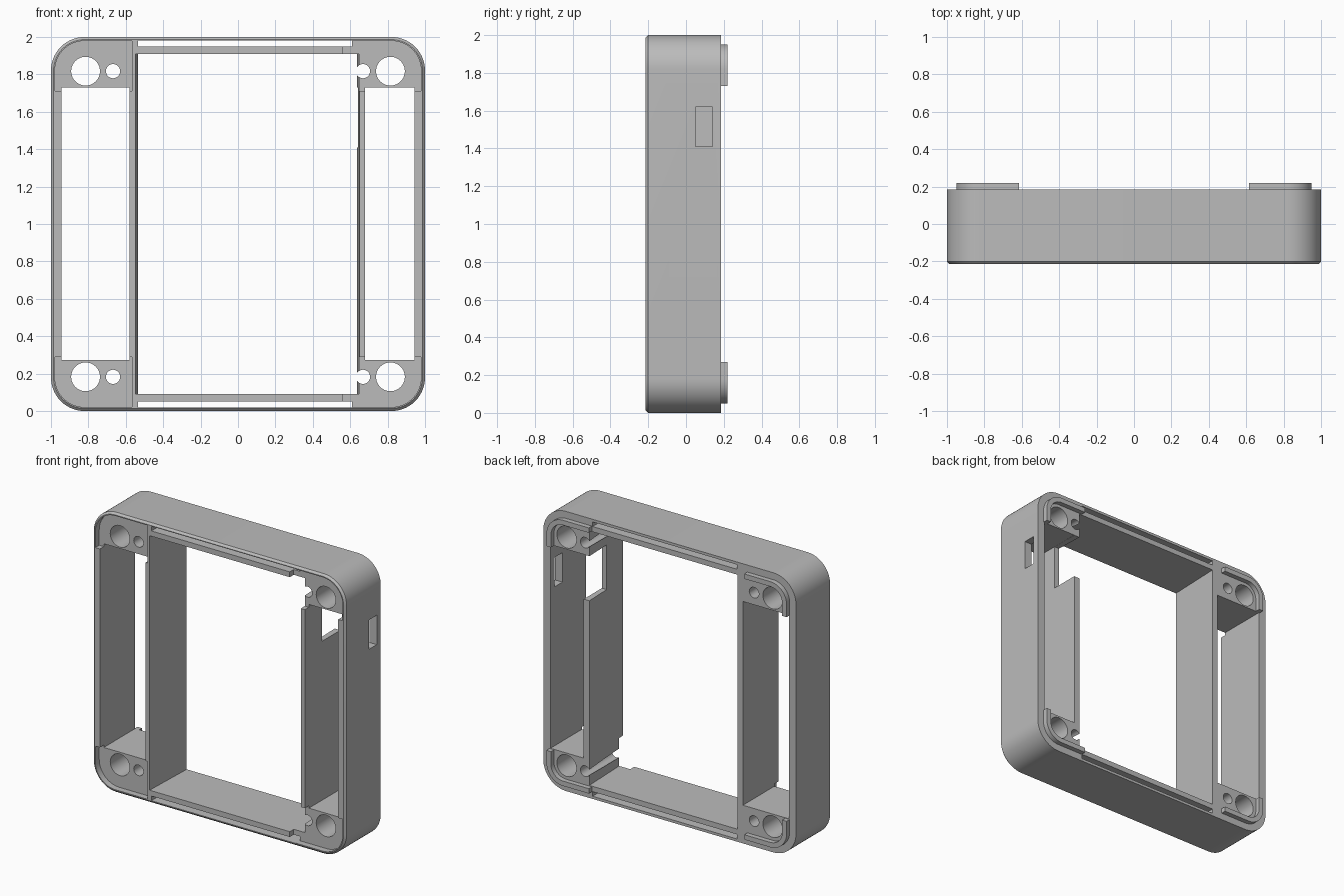
import bpy, bmesh
from math import sin, cos, pi

if "Cube" in bpy.data.objects:
    bpy.data.objects.remove(bpy.data.objects["Cube"])

FRONT, BACK = -0.215, 0.185

grey = bpy.data.materials.new("plain grey")
grey.use_nodes = True
grey.diffuse_color = (0.5, 0.5, 0.5, 1)
grey.node_tree.nodes["Principled BSDF"].inputs["Base Color"].default_value = (0.5, 0.5, 0.5, 1)


def loft(name, sections):
    """Solid through matching (y, outline) sections; outlines are (x, z) about the centre."""
    bm = bmesh.new()
    rings = [[bm.verts.new((x, y, z + 1)) for x, z in pts] for y, pts in sections]
    n = len(rings[0])
    for a, b in zip(rings, rings[1:]):
        for i in range(n):
            j = (i + 1) % n
            bm.faces.new((a[i], a[j], b[j], b[i]))
    bm.faces.new(rings[0])
    bm.faces.new(rings[-1])
    bmesh.ops.recalc_face_normals(bm, faces=bm.faces)
    mesh = bpy.data.meshes.new(name)
    bm.to_mesh(mesh)
    bm.free()
    mesh.materials.append(grey)
    obj = bpy.data.objects.new(name, mesh)
    bpy.context.collection.objects.link(obj)
    return obj


def arc(cx, cz, r, start, sweep, steps):
    return [(cx + r * cos(start + sweep * i / steps), cz + r * sin(start + sweep * i / steps))
            for i in range(steps + 1)]


def rect(x0, x1, z0, z1):
    return [(x0, z0), (x1, z0), (x1, z1), (x0, z1)]


def corner_arc(inset):
    """Quarter round of the upper +x corner, moved inwards by inset."""
    return arc(0.82, 0.82, 0.18 - inset, 0, pi / 2, 14)


def rounded(inset):
    q = corner_arc(inset)
    return (q + [(-x, z) for x, z in reversed(q)] + [(-x, -z) for x, z in q]
            + [(x, -z) for x, z in reversed(q)])


def flip(pts, sx, sz):
    return [(x * sx, z * sz) for x, z in pts]


def cut(target, sections):
    cutter = loft("cutter", sections)
    cutter.hide_render = True
    mod = target.modifiers.new("cut", 'BOOLEAN')
    mod.operation = 'DIFFERENCE'
    mod.solver = 'EXACT'
    mod.object = cutter
    bpy.context.view_layer.objects.active = target
    bpy.ops.object.modifier_apply(modifier=mod.name)
    mesh = cutter.data
    bpy.data.objects.remove(cutter)
    bpy.data.meshes.remove(mesh)


def through(target, pts, y0=-0.4, y1=0.4):
    cut(target, [(y0, pts), (y1, pts)])


# Outer block with chamfered front edge
frame = loft("frame", [(FRONT, rounded(0.014)), (FRONT + 0.014, rounded(0)), (BACK, rounded(0))])

# Central opening, slightly wider towards the front wall faces
cut(frame, [(-0.3, rect(-0.552, 0.652, -0.91, 0.91)), (0.25, rect(-0.533, 0.633, -0.91, 0.91))])

# Side bays
through(frame, rect(-0.943, -0.58, -0.727, 0.73))
through(frame, rect(0.68, 0.943, -0.727, 0.73))

for sz in (1, -1):
    # Long slots beside the top and bottom strips
    through(frame, flip(rect(-0.535, 0.61, 0.948, 0.981), 1, sz))
    for sx in (1, -1):
        # Corner recesses in the front
        inner = 0.56 if sx > 0 else 0.567
        recess = [(inner, 0.71), (0.979, 0.71)] + corner_arc(0.021) + [(inner, 0.979)]
        through(frame, flip(recess, sx, sz), -0.4, FRONT + 0.045)
        # Screw and pin holes
        for x, r in ((0.815, 0.077), (0.668, 0.038)):
            through(frame, arc(x * sx, 0.817 * sz, r, 0, 2 * pi * 39 / 40, 39))

# Notch in the inner wall and port in the outer wall
through(frame, rect(0.6, 0.70, 0.41, 0.729), -0.02, 0.4)
through(frame, rect(0.9, 1.1, 0.41, 0.62), 0.05, 0.14)

# Raised corner lips on the back
parts = [frame]
for sx, side in ((1, "left"), (-1, "right")):
    for sz, level in ((1, "upper"), (-1, "lower")):
        outer, inside = corner_arc(0.05), corner_arc(0.085)
        lip = ([(0.95, 0.73)] + outer + [(0.615, 0.95), (0.615, 0.915)]
               + inside[::-1] + [(0.915, 0.73)])
        lip = flip(lip, sx, sz)
        parts.append(loft(f"{level}_{side}_lip", [(BACK - 0.01, lip), (0.22, lip)]))

# Smooth rounds, sharp edges
bpy.ops.object.select_all(action='DESELECT')
for obj in parts:
    obj.select_set(True)
bpy.context.view_layer.objects.active = frame
bpy.ops.object.shade_smooth_by_angle(angle=0.5)
